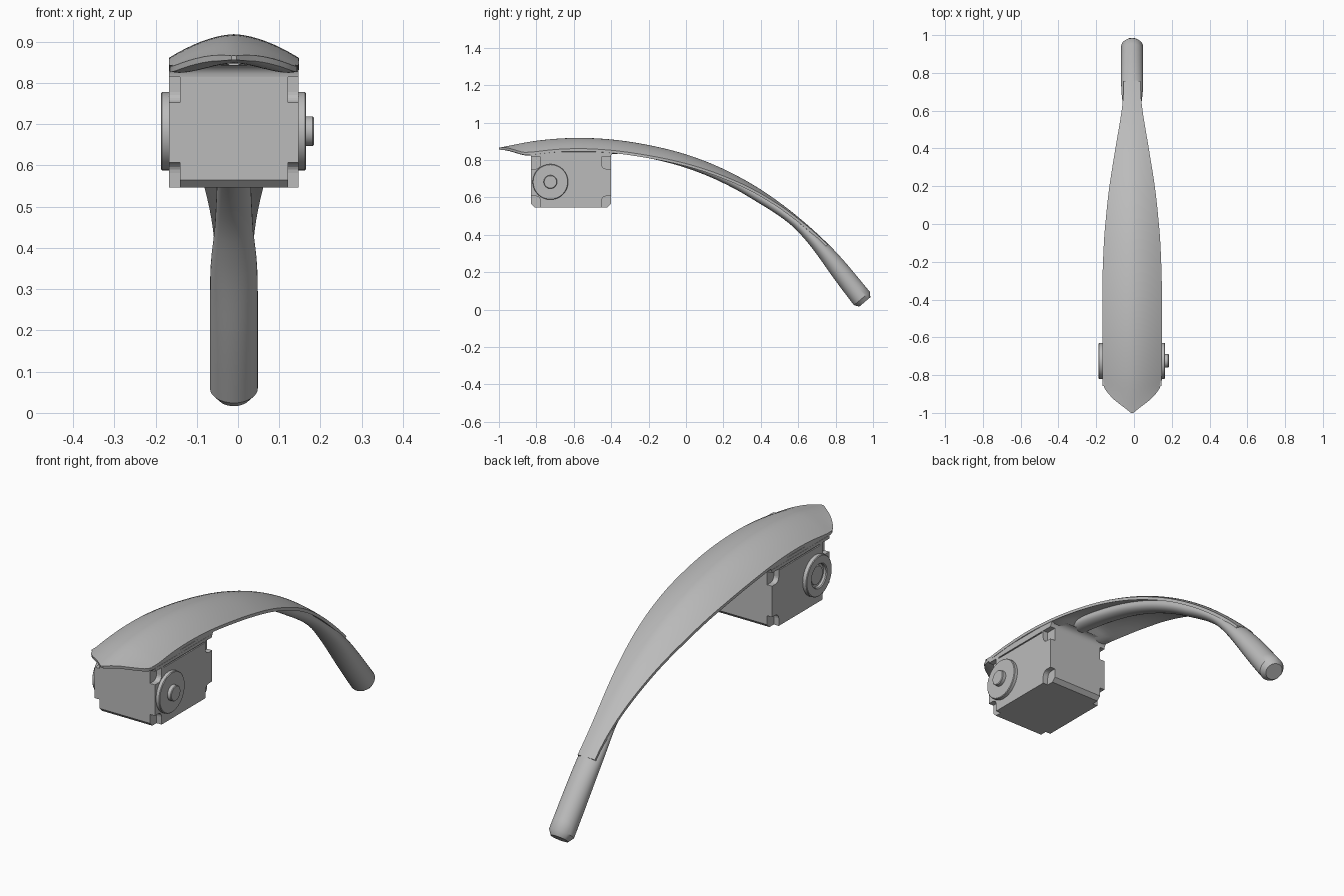
import bpy, bmesh, math
from mathutils import Vector

old = bpy.data.objects.get("Cube")
if old:
    bpy.data.objects.remove(old, do_unlink=True)

CX = -0.01          # centre line of the body
HALF = 0.157        # half width of the body

grey = bpy.data.materials.new("plain_grey")
grey.use_nodes = True
grey.diffuse_color = (0.5, 0.5, 0.5, 1)
grey.node_tree.nodes["Principled BSDF"].inputs["Base Color"].default_value = (0.5, 0.5, 0.5, 1)


def curve(points, y):
    """Smooth interpolation through (y, value) points."""
    n = len(points)

    def slope(i):
        a, b = points[max(i - 1, 0)], points[min(i + 1, n - 1)]
        return (b[1] - a[1]) / (b[0] - a[0])
    i = 0
    while i < n - 2 and y > points[i + 1][0]:
        i += 1
    (y0, v0), (y1, v1) = points[i], points[i + 1]
    d = y1 - y0
    t = min(max((y - y0) / d, 0), 1)
    return ((2*t**3 - 3*t*t + 1) * v0 + (t**3 - 2*t*t + t) * d * slope(i)
            + (3*t*t - 2*t**3) * v1 + (t**3 - t*t) * d * slope(i + 1))


def finish(name, bm, angle=30):
    bmesh.ops.recalc_face_normals(bm, faces=bm.faces)
    mesh = bpy.data.meshes.new(name)
    bm.to_mesh(mesh)
    bm.free()
    ob = bpy.data.objects.new(name, mesh)
    bpy.context.collection.objects.link(ob)
    mesh.materials.append(grey)
    if angle:
        bpy.ops.object.select_all(action='DESELECT')
        bpy.context.view_layer.objects.active = ob
        ob.select_set(True)
        bpy.ops.object.shade_smooth_by_angle(angle=math.radians(angle))
    return ob


def loft(name, rings, angle=30):
    """Skin closed rings of equal size and cap both ends."""
    bm = bmesh.new()
    rows = [[bm.verts.new(p) for p in ring] for ring in rings]
    k = len(rows[0])
    for a, b in zip(rows, rows[1:]):
        for i in range(k):
            j = (i + 1) % k
            bm.faces.new((a[i], a[j], b[j], b[i]))
    bm.faces.new(rows[0][::-1])
    bm.faces.new(rows[-1])
    return finish(name, bm, angle)


def lathe(name, x, y, z, profile, steps=48):
    """Turn (offset along x, radius) points round an x axis."""
    rings = [[(x + h, y + r * math.cos(2*math.pi*i/steps), z + r * math.sin(2*math.pi*i/steps))
              for i in range(steps)] for h, r in profile]
    return loft(name, rings)


def box(bm, lo, hi):
    lo, hi = Vector(lo), Vector(hi)
    verts = bmesh.ops.create_cube(bm, size=1)["verts"]
    for v in verts:
        v.co = (lo + hi) / 2 + v.co * (hi - lo)
    return verts


# Shared spine: crown height and its upward normal
TOP = [(-1, .866), (-.8, .903), (-.6, .918), (-.4, .91), (-.2, .88), (0, .83),
       (.2, .752), (.4, .642), (.6, .495), (.8, .31), (1, .075)]


def spine(y):
    d = (curve(TOP, y + .005) - curve(TOP, y - .005)) / .01
    return Vector((CX, y, curve(TOP, y))), Vector((0, -d, 1)).normalized()


# Curved cover: arched on top, thick over the housing, hollow behind it
WIDTH = [(-1, .006), (-.97, .045), (-.93, .1), (-.88, .145), (-.83, .156), (-.7, HALF), (-.3, HALF),
         (-.1, .15), (0, .143), (.2, .122), (.4, .09), (.6, .056), (.7, .046), (.8, .045)]
DEPTH = [(-1, .01), (-.86, .046), (-.6, .06), (-.4, .06), (-.33, .022), (0, .018), (.8, .018)]
rings = []
N = 16
ys = [-1, -.99, -.98] + [-.965 + .015 * i for i in range(12)] + [-.77 + .03 * i for i in range(52)]
for y in ys:
    p, n = spine(y)
    w, t = curve(WIDTH, y), curve(DEPTH, y)
    sag = .057 * (w / HALF) ** 2
    rim = min(t, .014)
    us = [-1 + 2 * i / N for i in range(N + 1)]
    over = [p + Vector((u * w, 0, 0)) - n * sag * abs(u) ** 1.7 for u in us]
    under = [p + Vector((u * w, 0, 0)) - n * (sag * abs(u) ** 1.7 + rim + (t - rim) * (1 - u ** 4))
             for u in reversed(us)]
    rings.append(over + under)
loft("curved_cover", rings, 35)

# Handle: thin rib under the cover, swelling to a round grip
RIB_X = [(-.42, .045), (0, .04), (.4, .04), (.62, .046), (.72, .056), (.8, .058), (1, .058)]
RIB_N = [(-.42, .03), (.4, .029), (.6, .027), (.7, .035), (.85, .05), (1, .056)]
rings = []
M = 32
for i in range(50):
    y = -.42 + 1.403 * i / 49
    p, n = spine(y)
    rx, rn = curve(RIB_X, y), curve(RIB_N, y)
    c = p - n * (rn + .009 * min(1, max(0, (.7 - y) / .3)))
    rings.append([c + Vector((rx * math.cos(a), 0, 0)) + n * rn * math.sin(a)
                  for a in (2 * math.pi * k / M for k in range(M))])
# Chamfered end of the grip
along = Vector((0, n.z, -n.y))
rings.append([c + (q - c) * .7 + along * .024 for q in rings[-1]])
loft("handle", rings, 35)

# Housing with chamfered bottom and notched corners
Y0, Y1, Z0 = -.828, -.402, .547
bm = bmesh.new()
box(bm, (CX - HALF, Y0, Z0), (CX + HALF, Y1, .83))
edges = [e for e in bm.edges if all(v.co.z < .6 for v in e.verts)
         and abs(e.verts[0].co.y - e.verts[1].co.y) < .01]
bmesh.ops.bevel(bm, geom=edges, offset=.018, segments=1, affect='EDGES')
housing = finish("housing", bm, 0)

bm = bmesh.new()
for sx in (-1, 1):
    for yc in (Y0, Y1):
        for lo, hi in ((.5, .607), (.753, .815)):
            xc = CX + sx * HALF
            verts = box(bm, (xc - .026, yc - .05, lo), (xc + .026, yc + .05, hi))
            # round the inner corner of each notch
            inner = .607 if lo < .6 else .753
            round_edges = {e for v in verts for e in v.link_edges
                           if all(abs(q.co.z - inner) < .001 for q in e.verts)
                           and abs(e.verts[0].co.y - e.verts[1].co.y) < .01}
            bmesh.ops.bevel(bm, geom=list(round_edges), offset=.025, segments=5,
                            profile=.5, affect='EDGES')
    # seam along each side
    xs = CX + sx * HALF
    box(bm, (xs - .006, -.76, .809), (xs + .006, -.46, .815))
cutter = finish("notch_cutter", bm, 0)
cutter.hide_render = True
cutter.hide_set(True)
cut = housing.modifiers.new("notches", 'BOOLEAN')
cut.object = cutter
cut.solver = 'EXACT'

# Coved collar joining the housing to the cover
rings = []
for k in range(7):
    a = math.pi / 2 * k / 6
    out, z = .03 * (1 - math.cos(a)), .815 + .029 * math.sin(a)
    x = HALF - .001
    rings.append([(CX - x, Y0 - out, z), (CX + x, Y0 - out, z),
                  (CX + x, Y1 + out, z), (CX - x, Y1 + out, z)])
loft("collar", rings, 40)

# Round side fittings: a knob on the left, a hollow ring on the right
PY, PZ = -.725, .683
lathe("left_disc", CX + HALF, PY, PZ, [(-.01, .095), (.015, .095), (.018, .092)])
lathe("left_knob", CX + HALF, PY, PZ, [(.01, .036), (.034, .036), (.037, .033)])
lathe("right_ring", CX - HALF, PY, PZ,
      [(.01, .095), (-.017, .095), (-.02, .092), (-.02, .058), (-.016, .054), (-.004, .054),
       (-.004, .044), (-.008, .042)])
